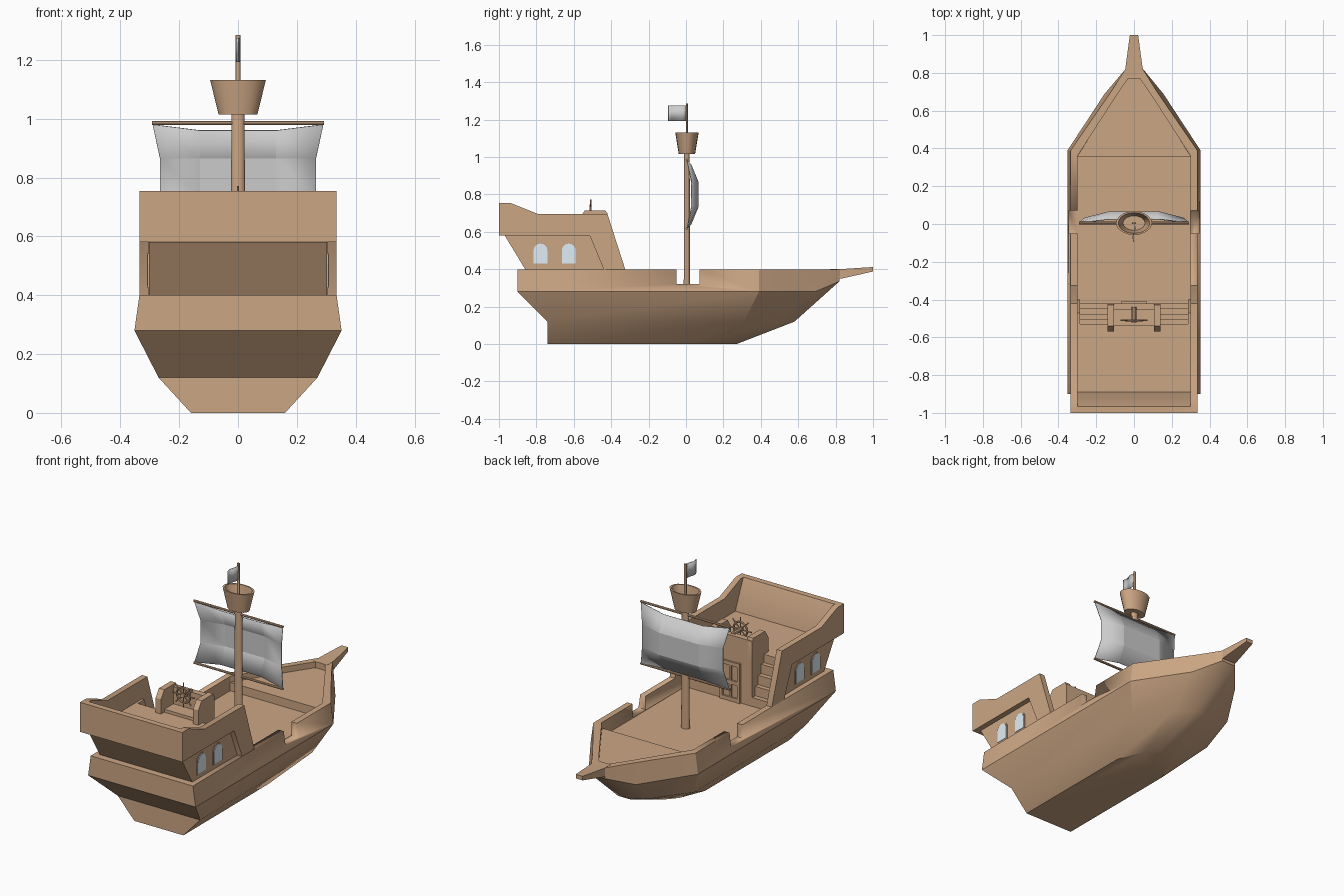
import bpy, bmesh, math
from mathutils import Vector

if "Cube" in bpy.data.objects:
    bpy.data.objects.remove(bpy.data.objects["Cube"])

def material(name, color):
    m = bpy.data.materials.new(name)
    m.diffuse_color = color
    m.use_nodes = True
    m.node_tree.nodes["Principled BSDF"].inputs["Base Color"].default_value = m.diffuse_color
    return m

WOOD = material("wood", (0.6, 0.38, 0.23, 1))
GLASS = material("glass", (0.75, 0.85, 0.92, 1))

def finish(name, bm, mat=WOOD, angle=30):
    bmesh.ops.recalc_face_normals(bm, faces=bm.faces)
    me = bpy.data.meshes.new(name)
    bm.to_mesh(me)
    bm.free()
    ob = bpy.data.objects.new(name, me)
    bpy.context.collection.objects.link(ob)
    if mat:
        me.materials.append(mat)
    bpy.ops.object.select_all(action='DESELECT')
    ob.select_set(True)
    bpy.context.view_layer.objects.active = ob
    bpy.ops.object.shade_smooth_by_angle(angle=math.radians(angle))
    return ob

def skin(name, rings, mat=WOOD, caps=True):
    """Bridge closed rings of points into one surface."""
    bm = bmesh.new()
    vs = [[bm.verts.new(p) for p in r] for r in rings]
    n = len(rings[0])
    for a, b in zip(vs, vs[1:]):
        for i in range(n):
            j = (i + 1) % n
            bm.faces.new((a[i], a[j], b[j], b[i]))
    if caps:
        bm.faces.new(vs[0])
        bm.faces.new(vs[-1])
    return finish(name, bm, mat)

def side_prism(name, profile, x0, x1, mat=WOOD):
    """Extrude a (y, z) profile along x."""
    return skin(name, [[(x, y, z) for y, z in profile] for x in (x0, x1)], mat)

def box(name, x0, x1, y0, y1, z0, z1, mat=WOOD):
    return side_prism(name, [(y0, z0), (y1, z0), (y1, z1), (y0, z1)], x0, x1, mat)

def lathe(name, profile, y=0.005, squash=0.66, n=20, mat=WOOD):
    """Oval turned part from (radius, z) pairs."""
    return skin(name, [[(r * math.cos(2 * math.pi * i / n), y + squash * r * math.sin(2 * math.pi * i / n), z)
                        for i in range(n)] for r, z in profile], mat)

def rod(name, a, b, r, n=8):
    a, b = Vector(a), Vector(b)
    q = (b - a).to_track_quat('Z', 'Y')
    return skin(name, [[p + q @ Vector((r * math.cos(2 * math.pi * i / n), r * math.sin(2 * math.pi * i / n), 0))
                        for i in range(n)] for p in (a, b)])

def mirrored(half):
    return half + [(-x, y, z) for x, y, z in reversed(half)]

# Hull: keel, bilge, wale, rail, inner rail, deck
hull = skin("hull", [mirrored(h) for h in (
    [(.16, -.74, 0), (.16, .05, 0), (.10, .20, 0), (.04, .27, 0)],
    [(.27, -.74, .12), (.27, .31, .12), (.13, .50, .12), (.04, .58, .12)],
    [(.352, -.90, .28), (.352, .39, .28), (.155, .69, .28), (.045, .82, .335)],
    [(.335, -.90, .40), (.335, .39, .40), (.115, .71, .40), (.04, .83, .40)],
    [(.30, -.86, .40), (.30, .36, .40), (.08, .70, .40), (.02, .785, .40)],
    [(.30, -.86, .315), (.30, .36, .315), (.08, .70, .315), (.02, .785, .315)])])

# Boarding gaps in the rails
cutter = box("gap_cutter", -.5, .5, -.05, .072, .32, .6)
cutter.hide_render = True
cutter.hide_viewport = True
cut = hull.modifiers.new("gaps", 'BOOLEAN')
cut.operation = 'DIFFERENCE'
cut.object = cutter
cut.solver = 'EXACT'

# Raised foredeck and bowsprit
fore = mirrored([(.302, .355, 0), (.082, .70, 0), (.02, .785, 0)])
skin("foredeck", [[(x, y, z) for x, y, _ in fore] for z in (.312, .365)])
skin("bowsprit", [[(-w, y, lo), (w, y, lo), (w, y, hi), (-w, y, hi)]
                  for y, w, lo, hi in ((.77, .045, .345, .401), (.83, .045, .35, .401), (1.0, .022, .388, .412))])

# Stern cabin
side_prism("cabin_body", [(-.97, .582), (-.86, .40), (-.86, .31), (-.53, .31), (-.53, .582)], -.303, .303)
side_prism("transom", [(-1, .58), (-1, .755), (-.965, .755), (-.89, .582), (-.89, .579)], -.302, .302)
bulwark = [(-1, .58), (-1, .755), (-.94, .755), (-.79, .695), (-.42, .695),
           (-.325, .40), (-.325, .39), (-.44, .39), (-.44, .40), (-.515, .58)]
panel = [(-.55, .582), (-.55, .39), (-.40, .39), (-.47, .582)]

for s, side in ((1, "right"), (-1, "left")):
    side_prism(f"cabin_bulwark_{side}", bulwark, s * .30, s * .335)
    side_prism(f"cabin_panel_{side}", panel, s * .285, s * .304)
    # Arched windows
    for k, y in enumerate((-.778, -.627)):
        for part, w, m, depth in (("frame", .044, WOOD, .307), ("window", .037, GLASS, .310)):
            e = w - .037
            arch = [(y - w, .432 - e), (y + w, .432 - e)]
            arch += [(y + w * math.cos(a), .50 + w * math.sin(a))
                     for a in (math.pi * i / 8 for i in range(9))]
            side_prism(f"{part}_{side}_{k}", arch, s * .295, s * depth, m)
    # Stairs to the upper deck
    for k in range(4):
        z = .368 + .055 * k
        box(f"stair_{side}_{k}", s * .135, s * .30, -.535, -.42 - .028 * k, z - .055, z)
    # Helm console wings
    side_prism(f"console_wing_{side}", [(-.57, .58), (-.57, .67), (-.54, .715), (-.43, .715), (-.42, .69), (-.42, .58)],
               s * .105, s * .14)

# Door block, console front and panelled door
box("door_block", -.14, .14, -.54, -.42, .31, .60)
box("console_front", -.14, .14, -.455, -.42, .58, .70)
for s in (1, -1):
    box("door_post", s * .05, s * .066, -.425, -.408, .315, .55)
for k, z in enumerate((.325, .425, .535)):
    box(f"door_rail_{k}", -.05, .05, -.425, -.410, z - .01, z + .012)
box("door_stile", -.006, .006, -.425, -.412, .325, .54)

# Steering wheel
WY, WZ = -.51, .70
m, n = 24, 6
wheel = []
for i in range(m + 1):
    a = 2 * math.pi * i / m
    wheel.append([((.044 + .006 * math.cos(b)) * math.cos(a), WY + .006 * math.sin(b),
                   WZ + (.044 + .006 * math.cos(b)) * math.sin(a)) for b in (2 * math.pi * j / n for j in range(n))])
skin("wheel_rim", wheel, caps=False)
for i in range(8):
    a = math.pi * i / 4
    rod(f"wheel_spoke_{i}", (0, WY, WZ), (.072 * math.cos(a), WY, WZ + .072 * math.sin(a)), .004, 6)
rod("wheel_hub", (0, WY - .012, WZ), (0, -.44, WZ), .013, 10)

# Mast, crow's nest and flag pole
lathe("mast", [(.026, .31), (.022, 1.03)])
lathe("crows_nest", [(.02, 1.015), (.066, 1.015), (.095, 1.132), (.083, 1.132), (.058, 1.03), (.01, 1.03)])
lathe("flag_pole", [(.010, 1.02), (.008, 1.285)], n=10)

# Yards
for name, z in (("upper_yard", .985), ("lower_yard", .618)):
    rod(name, (-.292, .005, z), (.292, .005, z), .007)

def sheet(name, grid, thickness):
    bm = bmesh.new()
    vs = [[bm.verts.new(p) for p in row] for row in grid]
    for a, b in zip(vs, vs[1:]):
        for i in range(len(a) - 1):
            bm.faces.new((a[i], a[i + 1], b[i + 1], b[i]))
    ob = finish(name, bm, None, 8)
    mod = ob.modifiers.new("thickness", 'SOLIDIFY')
    mod.thickness = thickness
    mod.offset = 0

# Billowing sail
rows = []
for edge_x, edge_y, edge_z, mid_y, mid_z in ((.29, .006, .98, .026, .96), (.265, .03, .865, .065, .865),
                                             (.265, .03, .735, .065, .735), (.29, .006, .62, .026, .64)):
    rows.append([(-edge_x, edge_y, edge_z), (-.13, mid_y, mid_z), (.13, mid_y, mid_z), (edge_x, edge_y, edge_z)])
sheet("sail", rows, .005)

# Waving flag
sheet("flag", [[(.006 * math.sin(i * 1.05), .003 - .0163 * i, z) for i in range(7)] for z in (1.275, 1.192)], .003)
